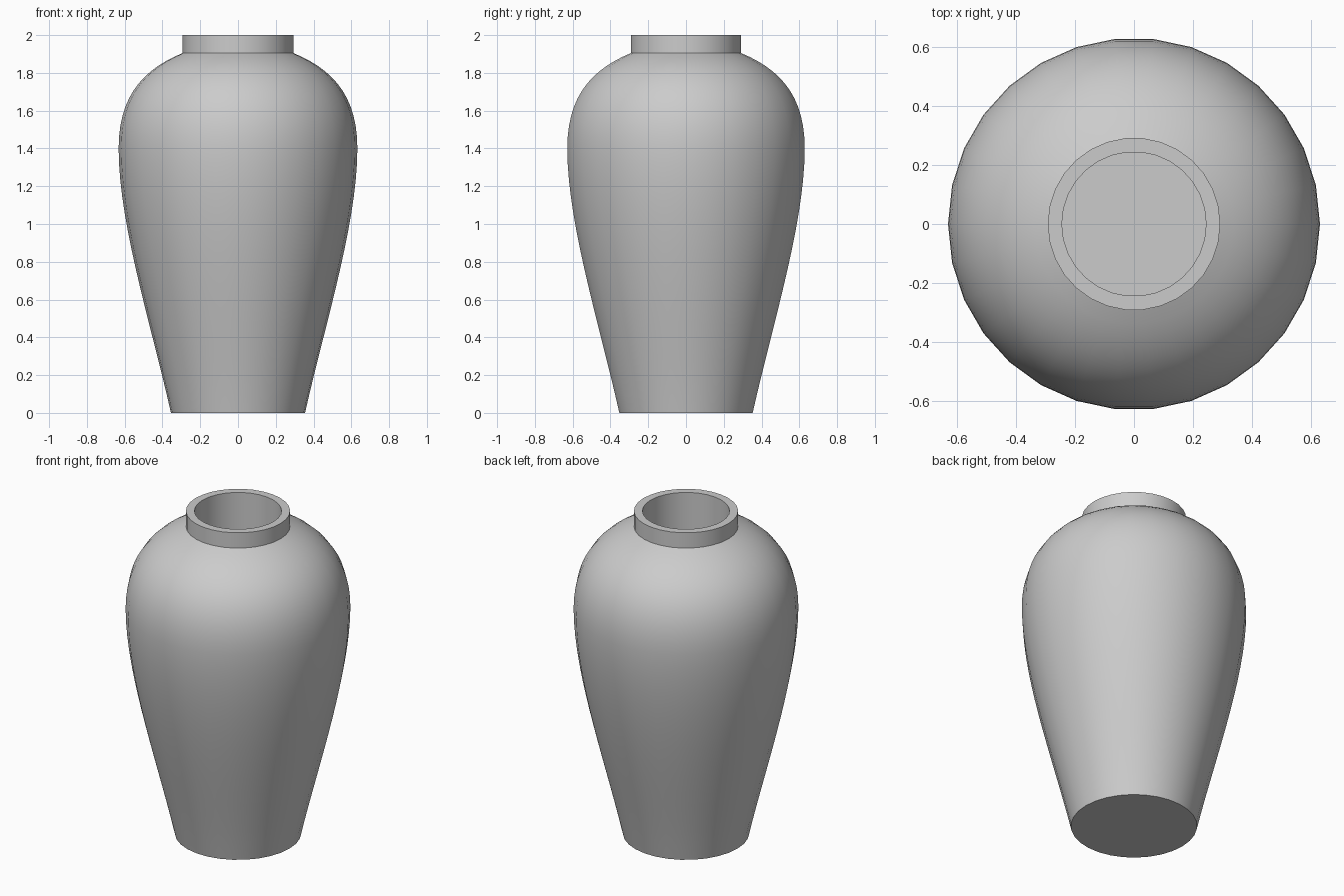
import bpy, bmesh, math
from mathutils import Vector
from mathutils.geometry import interpolate_bezier

SIDES = 30

cube = bpy.data.objects.get("Cube")
if cube:
    bpy.data.objects.remove(cube, do_unlink=True)


def make_material(name, colour):
    mat = bpy.data.materials.new(name)
    mat.use_nodes = True
    mat.diffuse_color = colour
    mat.node_tree.nodes["Principled BSDF"].inputs["Base Color"].default_value = colour
    return mat


def curve(start, handle_a, handle_b, end, count):
    """Profile points (radius, height) along one Bezier segment."""
    pts = [Vector((p[0], p[1], 0)) for p in (start, handle_a, handle_b, end)]
    return [(p.x, p.y) for p in interpolate_bezier(*pts, count)]


def lathe(name, profile, mat):
    """Revolve a profile around z, capping both open ends."""
    bm = bmesh.new()
    rings = []
    for radius, height in profile:
        ring = []
        for i in range(SIDES):
            a = math.tau * i / SIDES
            ring.append(bm.verts.new((radius * math.cos(a), radius * math.sin(a), height)))
        rings.append(ring)
    for low, high in zip(rings, rings[1:]):
        for i in range(SIDES):
            j = (i + 1) % SIDES
            bm.faces.new((low[i], low[j], high[j], high[i]))
    bm.faces.new(rings[0][::-1])
    bm.faces.new(rings[-1])
    mesh = bpy.data.meshes.new(name)
    bm.to_mesh(mesh)
    bm.free()
    mesh.materials.append(mat)
    obj = bpy.data.objects.new(name, mesh)
    bpy.context.collection.objects.link(obj)
    bpy.ops.object.select_all(action="DESELECT")
    obj.select_set(True)
    bpy.context.view_layer.objects.active = obj
    bpy.ops.object.shade_smooth_by_angle(angle=math.radians(30))
    return obj


clay = make_material("grey clay", (0.6, 0.6, 0.6, 1))

# Tapered lower body, then rounded shoulder
lower = curve((0.355, 0), (0.455, 0.45), (0.632, 1.0), (0.632, 1.4), 16)
shoulder = curve((0.632, 1.4), (0.632, 1.68), (0.50, 1.82), (0.293, 1.905), 14)

# Upright neck, flat rim and straight bore down to the floor
neck = [(0.293, 2.0), (0.245, 2.0), (0.245, 0.1)]

lathe("vase", lower + shoulder[1:] + neck, clay)
